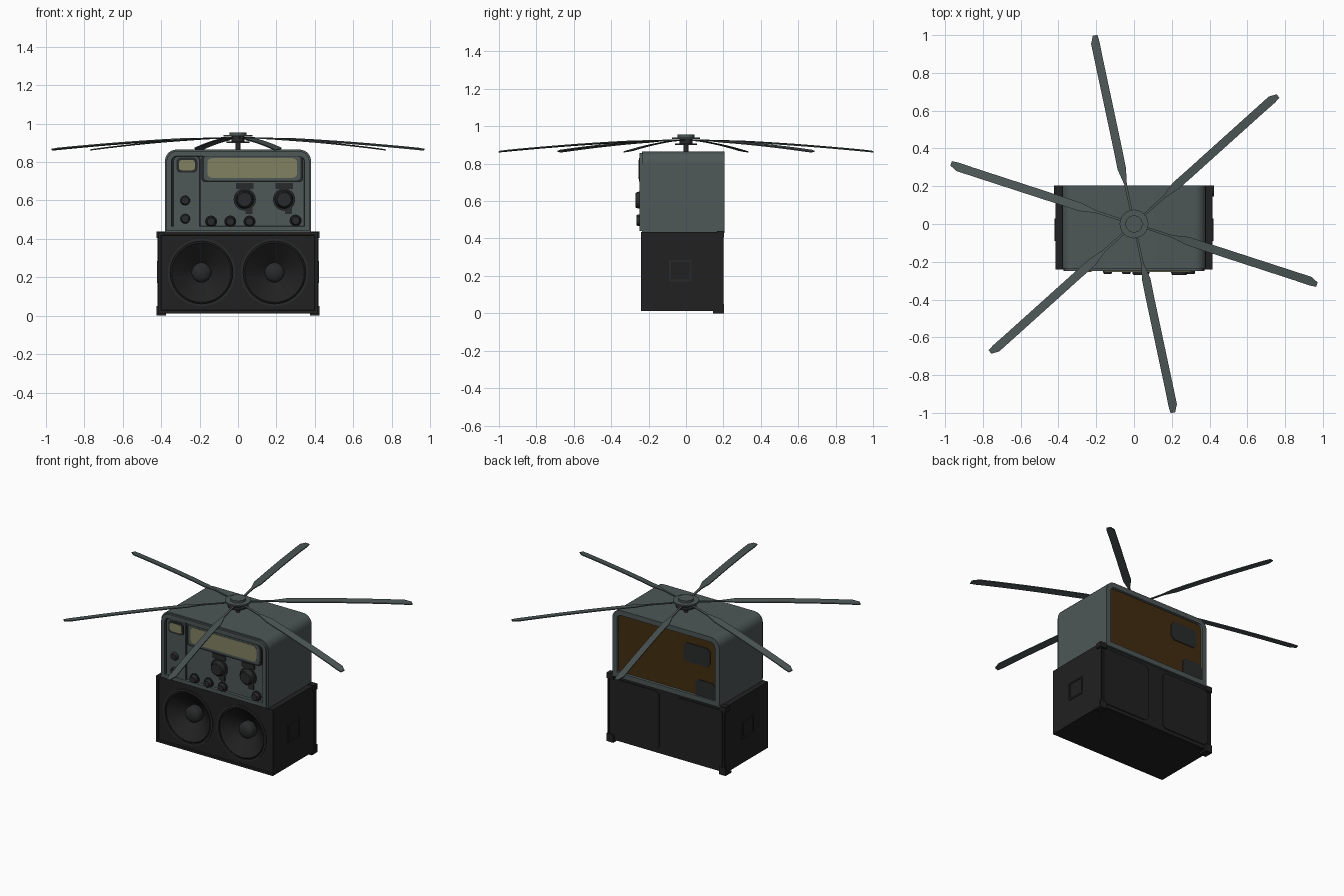
import bpy, bmesh, math
from mathutils import Vector, Matrix

cube = bpy.data.objects.get("Cube")
if cube:
    bpy.data.objects.remove(cube, do_unlink=True)

parts = []


def material(name, r, g, b):
    m = bpy.data.materials.new(name)
    m.use_nodes = True
    m.diffuse_color = (r, g, b, 1)
    bsdf = next(n for n in m.node_tree.nodes if n.type == "BSDF_PRINCIPLED")
    bsdf.inputs["Base Color"].default_value = (r, g, b, 1)
    bsdf.inputs["Roughness"].default_value = 0.7
    return m


GREY = material("grey green paint", 0.075, 0.095, 0.095)
BLACK = material("black vinyl", 0.015, 0.015, 0.015)
DARK = material("dark plastic", 0.022, 0.023, 0.024)
CREAM = material("cream dial", 0.22, 0.22, 0.12)
BROWN = material("brown board", 0.055, 0.026, 0.005)


def finish(name, bm, *mats):
    bmesh.ops.recalc_face_normals(bm, faces=bm.faces)
    me = bpy.data.meshes.new(name)
    bm.to_mesh(me)
    bm.free()
    for m in mats:
        me.materials.append(m)
    ob = bpy.data.objects.new(name, me)
    bpy.context.collection.objects.link(ob)
    parts.append(ob)
    return ob


def rounded(x0, x1, z0, z1, top, bottom=0.0, n=6):
    """Outline of a rectangle with rounded top and bottom corners."""
    pts = []
    for cx, cz, r, a in ((x1, z1, top, 0), (x0, z1, top, 90), (x0, z0, bottom, 180), (x1, z0, bottom, 270)):
        sx, sz = (1 if cx == x0 else -1), (1 if cz == z0 else -1)
        for i in range(n + 1 if r else 1):
            t = math.radians(a + 90 * i / n)
            pts.append((cx + sx * r + r * math.cos(t) if r else cx,
                        cz + sz * r + r * math.sin(t) if r else cz))
    return pts


def prism_bm(outline, y0, y1):
    bm = bmesh.new()
    face = bm.faces.new([bm.verts.new((x, y0, z)) for x, z in outline])
    ext = bmesh.ops.extrude_face_region(bm, geom=[face], use_keep_orig=True)
    moved = [v for v in ext["geom"] if isinstance(v, bmesh.types.BMVert)]
    bmesh.ops.translate(bm, verts=moved, vec=(0, y1 - y0, 0))
    bmesh.ops.recalc_face_normals(bm, faces=bm.faces)
    return bm


def prism(name, outline, y0, y1, mat):
    return finish(name, prism_bm(outline, y0, y1), mat)


def cap(bm, sign):
    return max(bm.faces, key=lambda f: (f.normal.y * sign > 0.9) * f.calc_area())


def recess(bm, sign, rim, depth):
    """Sink one end of a prism, leaving a rim; returns the floor face."""
    face = cap(bm, sign)
    bmesh.ops.inset_region(bm, faces=[face], thickness=rim, use_even_offset=True)
    bmesh.ops.inset_region(bm, faces=[face], thickness=0.003, depth=-depth, use_even_offset=True)
    return face


def box(name, lo, hi, mat):
    return prism(name, rounded(lo[0], hi[0], lo[2], hi[2], 0), lo[1], hi[1], mat)


def lathe(name, profile, centre, mat, axis="Y", steps=32):
    """Spin (radius, height) points; the Y axis faces the front."""
    bm = bmesh.new()
    vs = [bm.verts.new((r, 0, h)) for r, h in profile]
    edges = [bm.edges.new(p) for p in zip(vs, vs[1:])]
    bmesh.ops.spin(bm, geom=vs + edges, axis=(0, 0, 1), cent=(0, 0, 0),
                   angle=math.tau, steps=steps, use_duplicate=False)
    bmesh.ops.remove_doubles(bm, verts=bm.verts, dist=0.0003)
    if axis == "Y":
        bmesh.ops.rotate(bm, verts=bm.verts, matrix=Matrix.Rotation(math.pi / 2, 3, "X"))
    bmesh.ops.translate(bm, verts=bm.verts, vec=centre)
    return finish(name, bm, mat)


# Radio case with sunken front and brown back board
bm = prism_bm(rounded(-0.38, 0.38, 0.43, 0.865, 0.06), -0.235, 0.205)
recess(bm, -1, 0.025, 0.005)
board = recess(bm, 1, 0.032, 0.012)
board.material_index = 1
finish("radio_case", bm, GREY, BROWN)
bm = prism_bm(rounded(-0.372, 0.372, 0.44, 0.857, 0.055), -0.248, -0.225)
recess(bm, -1, 0.025, 0.012)
finish("front_bezel", bm, GREY)

# Back board openings
prism("upper_back_vent", rounded(-0.31, -0.12, 0.66, 0.78, 0.02, 0.02, 1), 0.19, 0.198, DARK)
prism("lower_back_vent", rounded(-0.345, -0.205, 0.463, 0.565, 0.02, 0, 1), 0.19, 0.198, DARK)

# Front panels and dials
prism("side_panel_shadow", rounded(-0.345, -0.193, 0.455, 0.838, 0.03), -0.238, -0.233, DARK)
prism("side_panel", rounded(-0.335, -0.2, 0.455, 0.83, 0.025), -0.246, -0.234, GREY)
prism("small_dial_frame", rounded(-0.32, -0.212, 0.745, 0.823, 0.02, 0.02), -0.25, -0.24, DARK)
prism("small_dial", rounded(-0.308, -0.224, 0.757, 0.811, 0.015, 0.015), -0.253, -0.246, CREAM)
prism("main_dial_frame", rounded(-0.19, 0.338, 0.695, 0.838, 0.025, 0.02), -0.247, -0.234, DARK)
prism("main_dial_border", rounded(-0.178, 0.326, 0.705, 0.83, 0.02, 0.02), -0.25, -0.24, GREY)
prism("main_dial", rounded(-0.16, 0.308, 0.718, 0.82, 0.025, 0.025), -0.253, -0.246, CREAM)

# Control knobs with dark collars
knobs = [(0.035, 0.605, 0.048), (0.24, 0.605, 0.048), (-0.275, 0.6, 0.026), (-0.275, 0.505, 0.026),
         (-0.14, 0.49, 0.026), (-0.04, 0.49, 0.026), (0.06, 0.49, 0.026), (0.3, 0.495, 0.026)]
for x, z, r in knobs:
    tip = 0.035 if r > 0.04 else 0.028
    lathe("knob_collar", [(0, 0.009), (r * 1.2, 0.009), (r * 1.2, 0)], (x, -0.235, z), DARK, steps=24)
    lathe("knob", [(0, tip), (r * 0.75, tip), (r * 0.85, tip - 0.004), (r, 0.006), (r, 0)],
          (x, -0.236, z), DARK, steps=20)
for x in (0.035, 0.24):
    box("knob_scale", (x - 0.045, -0.243, 0.66), (x + 0.045, -0.234, 0.69), DARK)
    box("knob_pointer", (x + 0.004, -0.243, 0.53), (x + 0.04, -0.234, 0.56), DARK)

# Speaker cabinet with round openings
bm = prism_bm(rounded(-0.415, 0.415, 0.012, 0.435, 0), -0.24, 0.187)
recess(bm, -1, 0.014, 0.006)
cabinet = finish("speaker_cabinet", bm, BLACK)
for x in (-0.19, 0.19):
    hole = lathe("speaker_cutter", [(0, 0.2), (0.166, 0.2), (0.166, -0.1), (0, -0.1)], (x, -0.24, 0.225), BLACK, steps=48)
    hole.hide_render = True
    mod = cabinet.modifiers.new("opening", "BOOLEAN")
    mod.object = hole
    mod.solver = "EXACT"
    bpy.context.view_layer.objects.active = cabinet
    bpy.ops.object.modifier_apply(modifier=mod.name)
    parts.remove(hole)
    bpy.data.objects.remove(hole, do_unlink=True)

    # Cone, rim and dust dome
    lathe("speaker_cone", [(0.166, -0.008), (0.155, 0.0), (0.14, -0.012), (0.045, -0.09), (0, -0.09)],
          (x, -0.234, 0.225), BLACK, steps=48)
    lathe("speaker_rim", [(0.163, -0.01), (0.163, 0.004), (0.176, 0.004), (0.176, -0.01)],
          (x, -0.234, 0.225), DARK, steps=48)
    dome = [(0.052 * math.sin(i * math.pi / 12), 0.03 * math.cos(i * math.pi / 12)) for i in range(7)]
    lathe("dust_dome", dome + [(0.052, -0.03)], (x, -0.184, 0.225), DARK, steps=32)

# Cabinet back, side handles and corner brackets
box("cabinet_back", (-0.412, 0.185, 0.018), (0.412, 0.191, 0.43), BLACK)
for s in (-1, 1):
    x0, x1 = sorted((s * 0.055, s * 0.395))
    prism("back_panel", rounded(x0, x1, 0.04, 0.41, 0.03, 0.03), 0.188, 0.197, BLACK)
    x0, x1 = sorted((s * 0.41, s * 0.421))
    for name, y0, y1, z0, z1 in (("handle_top", -0.09, 0.03, 0.275, 0.285), ("handle_bottom", -0.09, 0.03, 0.17, 0.18),
                                 ("handle_front", -0.09, -0.08, 0.17, 0.285), ("handle_rear", 0.02, 0.03, 0.17, 0.285)):
        box(name, (x0, y0, z0), (x1, y1, z1), DARK)
    x0, x1 = sorted((s * 0.409, s * 0.418))
    box("edge_strip", (x0, 0.18, 0.01), (x1, 0.2, 0.435), BLACK)
    x0, x1 = sorted((s * 0.375, s * 0.423))
    box("lower_bracket", (x0, 0.145, 0.0), (x1, 0.203, 0.013), BLACK)
    box("lower_corner", (x0, 0.187, 0.0), (x1, 0.203, 0.05), BLACK)
    box("upper_corner", (x0, 0.165, 0.405), (x1, 0.203, 0.439), BLACK)

# Rotor mast and hub
lathe("rotor_mast", [(0.013, 0.85), (0.013, 0.93)], (0, 0, 0), DARK, "Z", 16)
for name, r, z0, z1, mat in (("hub_lower_plate", 0.06, 0.9, 0.908, DARK), ("hub_core", 0.035, 0.9, 0.95, DARK),
                             ("hub_plate", 0.076, 0.932, 0.941, GREY), ("hub_cap", 0.045, 0.941, 0.955, GREY)):
    lathe(name, [(0, z0), (r, z0), (r, z1), (0, z1)], (0, 0, 0), mat, "Z", 24)


def droop(r):
    return 0.927 - 0.062 * (r / 1.02) ** 1.6


# Drooping blades: stations of radius, leading and trailing half width
stations = [(0.04, 0.006, 0.006), (0.215, 0.007, 0.007), (0.3, 0.025, 0.02)]
stations += [(r / 10, 0.024, 0.021) for r in range(4, 10)]
stations += [(0.98, 0.024, 0.022), (1.02, 0.006, 0.019)]
for k in range(6):
    bm = bmesh.new()
    rings = []
    for r, lead, trail in stations:
        z, tilt = droop(r), 0.12
        rings.append([bm.verts.new((r, y, z + y * tilt + h)) for y, h in
                      ((lead, 0.003), (-trail, 0.003), (-trail, -0.003), (lead, -0.003))])
    for a, b in zip(rings, rings[1:]):
        for i in range(4):
            j = (i + 1) % 4
            bm.faces.new((a[i], a[j], b[j], b[i]))
    bm.faces.new(rings[0])
    bm.faces.new(rings[-1])
    bm.transform(Matrix.Rotation(math.radians(42 + 60 * k), 4, "Z"))
    finish("rotor_blade", bm, GREY)

# Smooth the curved surfaces, keeping hard edges
bpy.ops.object.select_all(action="DESELECT")
for ob in parts:
    ob.select_set(True)
bpy.context.view_layer.objects.active = parts[0]
bpy.ops.object.shade_smooth_by_angle(angle=math.radians(30))
